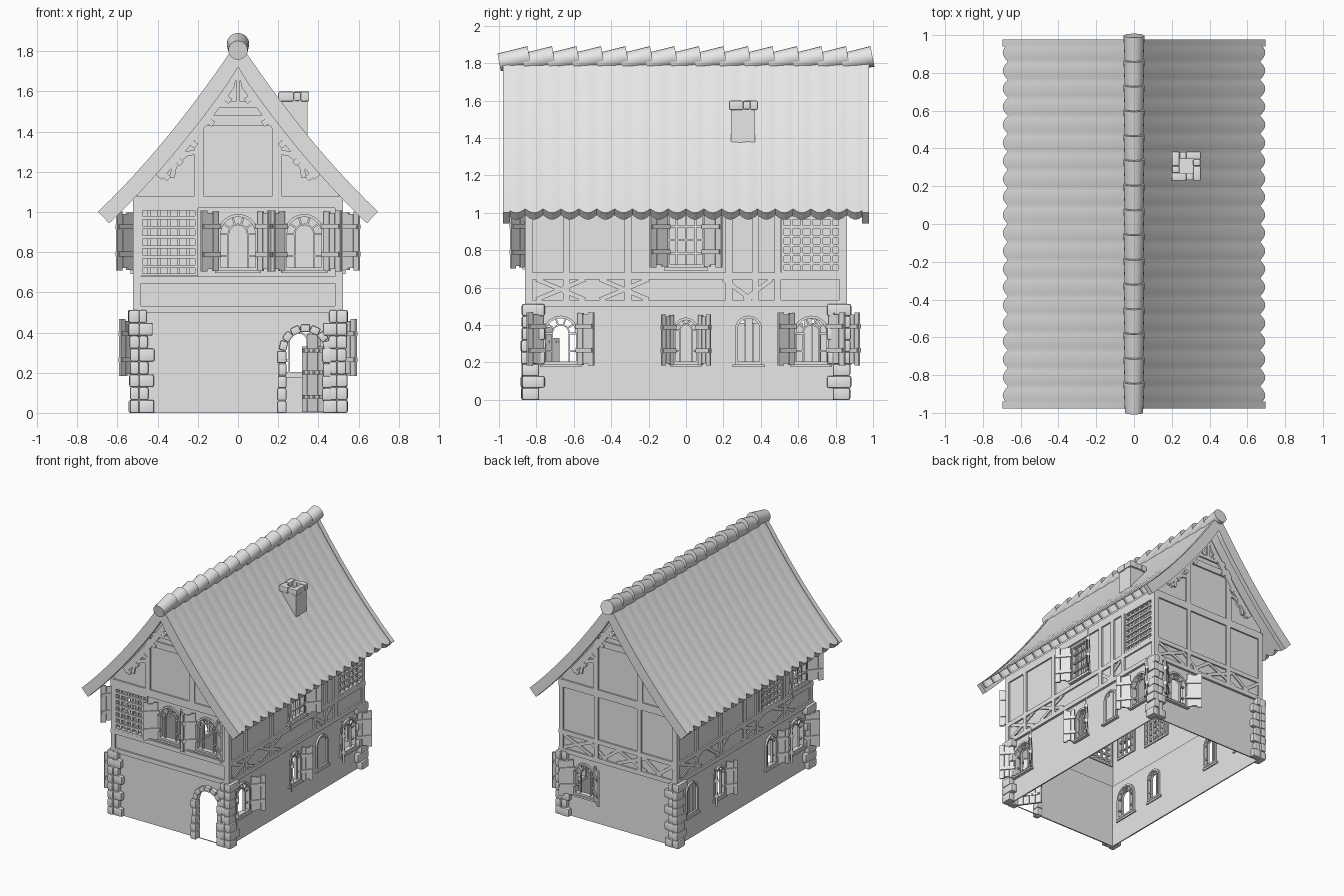
import bpy, bmesh, math, random
from mathutils import Matrix, Vector

if "Cube" in bpy.data.objects:
    bpy.data.objects.remove(bpy.data.objects["Cube"])
random.seed(4)
T, R = Matrix.Translation, Matrix.Rotation
parts = {}
mat = bpy.data.materials.new("light grey")
mat.diffuse_color = (0.8, 0.8, 0.8, 1)
mat.use_nodes = True
mat.node_tree.nodes["Principled BSDF"].inputs["Base Color"].default_value = mat.diffuse_color

def bm_of(part):
    if part not in parts:
        parts[part] = bmesh.new()
    return parts[part]

def side(k, d):
    # wall frame: local x along the wall, y up, z outward
    return R(k * math.pi / 2, 4, 'Z') @ T((0, -d, 0)) @ R(math.pi / 2, 4, 'X')

def box(part, M, a, b, bevel=0):
    a, b = Vector(a), Vector(b)
    bm = bm_of(part)
    S = Matrix.Diagonal((*(b - a), 1))
    v = bmesh.ops.create_cube(bm, size=1, matrix=M @ T((a + b) / 2) @ S)['verts']
    if bevel:
        e = list({e for x in v for e in x.link_edges})
        bmesh.ops.bevel(bm, geom=e, offset=bevel, segments=2, profile=0.6, affect='EDGES')

def beam(part, M, p, q, w, n0=-0.005, n1=0.012):
    d = Vector(q) - Vector(p)
    L = M @ T((p[0], p[1], 0)) @ R(math.atan2(d.y, d.x), 4, 'Z')
    box(part, L, (0, -w / 2, n0), (d.length, w / 2, n1))

def ring(part, M, A, B, n0, n1, closed=True):
    # band between two matching outlines
    bm = bm_of(part)
    V = [[bm.verts.new(M @ Vector((p[0], p[1], n))) for p in P]
         for P, n in ((A, n0), (A, n1), (B, n1), (B, n0))]
    N = len(A)
    for i in range(N if closed else N - 1):
        j = (i + 1) % N
        for k in range(4):
            l = (k + 1) % 4
            bm.faces.new((V[k][i], V[k][j], V[l][j], V[l][i]))
    if not closed:
        for i in (0, -1):
            bm.faces.new([V[k][i] for k in range(4)])

def arch(u, v, w, h, n=10):
    r, c = w / 2, v + h - w / 2
    return [(u - r, v), (u + r, v)] + [(u + r * math.cos(math.pi * i / n), c + r * math.sin(math.pi * i / n)) for i in range(n + 1)]

def rect(a, b, c, d):
    return [(a, c), (b, c), (b, d), (a, d)]

def wall(part, M, outline, holes):
    cu = bpy.data.curves.new("c", 'CURVE')
    cu.dimensions, cu.fill_mode, cu.extrude = '2D', 'BOTH', 0.005
    for P in [outline] + holes:
        s = cu.splines.new('POLY')
        s.points.add(len(P) - 1)
        for sp, p in zip(s.points, P):
            sp.co = (p[0], p[1], 0, 1)
        s.use_cyclic_u = True
    o = bpy.data.objects.new("c", cu)
    bpy.context.collection.objects.link(o)
    me = bpy.data.meshes.new_from_object(o.evaluated_get(bpy.context.evaluated_depsgraph_get()))
    me.transform(M @ T((0, 0, -0.005)))
    bm_of(part).from_mesh(me)
    bmesh.ops.remove_doubles(bm_of(part), verts=bm_of(part).verts[:], dist=1e-5)
    bpy.data.objects.remove(o)

def shutter(M, u, v, h, s, w, a=40):
    L = M @ T((u, v, 0.012)) @ R(-math.radians(a) * s, 4, 'Y') @ Matrix.Diagonal((s, 1, 1, 1))
    for i in range(3):
        e = (0.008, 0, 0.012)[i]
        box("shutters", L, (i * w / 3 + 0.001, -e, 0), ((i + 1) * w / 3 - 0.001, h + e, 0.012))
    for f in (0.22, 0.72):
        box("shutters", L, (-0.008, h * f, -0.006), (w * 0.95, h * f + 0.024, 0.02))

def arch_window(M, u, v, w, h, shut=(-1, 1), louver=False):
    ring("window_frames", M, arch(u, v, w, h), arch(u, v + 0.014, w - 0.028, h - 0.028), -0.025, 0.014)
    box("window_frames", M, (u - w / 2 - 0.015, v - 0.014, -0.02), (u + w / 2 + 0.015, v, 0.025))
    if louver:
        for i in (-1, 0, 1):
            box("window_boards", M, (u + i * w * .3 - w * .14, v, -0.015), (u + i * w * .3 + w * .14, v + h - (0.04 if i else 0.01), 0.0))
    else:
        # inner arch and radiating glazing bars
        wi, c = w * 0.52, v + h - w / 2
        ring("window_bars", M, arch(u, v, wi, c - v + wi / 2), arch(u, v, wi - 0.016, c - v + wi / 2 - 0.008), -0.018, 0.0)
        for a in (0, 36, 72, 108, 144, 180):
            d = Vector((math.cos(math.radians(a)), math.sin(math.radians(a))))
            p = Vector((u, c))
            beam("window_bars", M, p + d * wi / 2, p + d * (w / 2 - 0.005), 0.009, -0.018, 0)
        for s in (-1, 1):
            beam("window_bars", M, (u + s * wi / 2, v + 0.07), (u + s * w / 2, v + 0.07), 0.009, -0.018, 0)
    for s in shut:
        shutter(M, u + s * (w / 2 + 0.003), v + 0.005, h, s, 0.11 if w > 0.16 else 0.085)
    return arch(u, v + 0.007, w - 0.014, h - 0.014)

def lattice(M, a, b, c, d, nu, nv, bw=0.016):
    ring("window_frames", M, rect(a, b, c, d), rect(a + .014, b - .014, c + .014, d - .014), -0.02, 0.012)
    for i in range(1, nu):
        beam("lattice_bars", M, (a + (b - a) * i / nu, c), (a + (b - a) * i / nu, d), bw, -0.016, 0.0)
    for i in range(1, nv):
        beam("lattice_bars", M, (a, c + (d - c) * i / nv), (b, c + (d - c) * i / nv), bw, -0.008, 0.008)
    return rect(a + .007, b - .007, c + .007, d - .007)

def square_window(M, u):
    for s in (-1, 1):
        shutter(M, u + s * 0.103, 0.72, 0.27, s, 0.12)
    box("window_frames", M, (u - 0.115, 0.69, -0.01), (u + 0.115, 0.71, 0.025))
    return lattice(M, u - 0.1, u + 0.1, 0.71, 1.0, 4, 4, 0.011)

def prof(t, d=0):
    # roof slope curve, moved inward by d
    a, b, c = Vector((0, 1.85)), Vector((0.3425, 1.335)), Vector((0.695, 1.0))
    g = ((b - a) * (1 - t) + (c - b) * t).normalized()
    p = a * (1 - t) ** 2 + b * 2 * t * (1 - t) + c * t * t + Vector((g.y, -g.x)) * d
    return Vector((max(p.x, 0), p.y))

# ground floor walls, windows and door opening
G = [side(k, 0.84 if k % 2 == 0 else 0.50) for k in range(4)]
U = [side(k, 0.85 if k % 2 == 0 else 0.51) for k in range(4)]
wall("ground_walls", G[0], rect(-.5, .5, 0, .51), [arch(0.335, 0.002, 0.19, 0.405)])
wall("ground_walls", G[1], rect(-.84, .84, 0, .51), [
    arch_window(G[1], -.67, .19, .19, .26), arch_window(G[1], 0, .19, .135, .25),
    arch_window(G[1], .335, .19, .145, .26, (), True), arch_window(G[1], .67, .19, .19, .26)])
wall("ground_walls", G[2], rect(-.5, .5, 0, .51), [arch_window(G[2], -.3, .19, .19, .26)])
wall("ground_walls", G[3], rect(-.84, .84, 0, .51), [
    arch_window(G[3], -.65, .19, .145, .26, (), True), arch_window(G[3], -.3, .19, .135, .25),
    arch_window(G[3], .35, .19, .135, .25, (1,)), arch_window(G[3], .67, .19, .19, .26)])

# upper walls with gables
half = [prof(t, 0.03) for t in (0.72, 0.6, 0.45, 0.3, 0.15)]
half = [(min(p.x, .505), p.y) for p in half]
gable = [(-.51, .5), (.51, .5), (.51, half[0][1])] + half + [(0, 1.79)] + [(-x, z) for x, z in half[::-1]] + [(-.51, half[0][1])]
wall("upper_walls", U[0], gable, [lattice(U[0], -.49, -.2, .68, 1.02, 6, 7),
     arch_window(U[0], 0, .71, .2, .28), arch_window(U[0], .33, .71, .2, .28)])
wall("upper_walls", U[1], rect(-.85, .85, .5, 1.14), [square_window(U[1], 0), lattice(U[1], .51, .83, .68, 1.02, 6, 7)])
wall("upper_walls", U[2], gable, [])
wall("upper_walls", U[3], rect(-.85, .85, .5, 1.14), [lattice(U[3], .2, .47, .68, 1.02, 6, 7), square_window(U[3], .68)])

# timber frame: rails, posts and crossed braces
posts = [(-.5, .5), (-.84, -.64, -.31, .23, .37, .49, .84), (-.5, -.19, .19, .5), (-.84, -.6, -.3, 0, .16, .5, .84)]
braces = [(), ((-.67, 1), (-.33, 1), (.33, 0)), ((-.36, 1), (-.12, 0), (.12, 1), (.36, 0)), ((-.67, 1), (-.33, 0), (.1, 1), (.5, 1))]
for k in range(4):
    M, w = U[k], (.52, .86)[k % 2]
    for z, t in ((.515, .035), (.662, .035), (1.05, .06)):
        beam("timber_rails", M, (-w, z), (w, z), t)
    for x in posts[k]:
        beam("timber_posts", M, (x, .5), (x, 1.04), .036)
    for u, cross in braces[k]:
        for s in (-1, 1):
            e = u - s * (.13 if cross else .02)
            beam("timber_braces", M, (e, .535), (u + s * .13, .645), .024, -.004, .009)

# gable timbers on front and back
for M in (U[0], U[2]):
    for s in (-1, 1):
        F = M @ Matrix.Diagonal((s, 1, 1, 1))
        ts = [.08 + i * .085 for i in range(8)]
        ring("gable_timbers", F, [prof(t, .07) for t in ts], [prof(t, .115) for t in ts], -.004, .014, False)
        for t in (.22, .34, .46, .56, .65):
            beam("gable_pegs", F, prof(t, .11), prof(t, .14), .03, -.004, .02)
        beam("gable_timbers", F, (.195, 1.08), (.195, 1.5), .045)
        beam("gable_timbers", F, (.08, 1.54), (.005, 1.69), .022)
        A = [math.radians(a) for a in (0, 22, 45, 68, 90)]
        ring("gable_braces", F, [(.215 + .125 * math.sin(a), 1.17 + .14 * math.cos(a)) for a in A],
             [(.215 + .10 * math.sin(a), 1.17 + .115 * math.cos(a)) for a in A], -.004, .012, False)
    for z, w, t in ((1.455, .22, .05), (1.535, .16, .03)):
        beam("gable_timbers", M, (-w, z), (w, z), t)
    beam("gable_timbers", M, (0, 1.53), (0, 1.74), .022)

# roof slopes with scalloped eaves, and bargeboards
bm = bm_of("roof")
NT, NY = 12, 160
for s in (-1, 1):
    g = []
    for d in (0, 0.05):
        g.append([[None] * (NY + 1) for _ in range(NT + 1)])
        for i in range(NT + 1):
            for j in range(NY + 1):
                wv = abs(math.sin(j / NY * 20 * math.pi))
                t = i / NT * (1 - (0.035 * (1 - wv) if i == NT else 0))
                p = prof(t, d + (0.003 * (1 - wv) if d == 0 else 0))
                g[-1][i][j] = bm.verts.new((s * p.x, -.955 + 1.91 * j / NY, p.y))
    a, b = g
    for i in range(NT):
        for j in range(NY):
            for q in (a, b):
                bm.faces.new((q[i][j], q[i + 1][j], q[i + 1][j + 1], q[i][j + 1]))
        for j in (0, NY):
            bm.faces.new((a[i][j], a[i + 1][j], b[i + 1][j], b[i][j]))
    for i in (0, NT):
        for j in range(NY):
            bm.faces.new((a[i][j], a[i][j + 1], b[i][j + 1], b[i][j]))
    ts = [i / NT for i in range(NT + 1)]
    for k in (0, 2):
        F = side(k, 0.94) @ Matrix.Diagonal((s, 1, 1, 1))
        ring("bargeboards", F, [prof(t, -.002) for t in ts], [prof(t, .078) for t in ts], 0, .038, False)

# overlapping ridge tiles
for i in range(15):
    M = T((0, -.918 + i * .131, 1.82)) @ R(math.radians(-79), 4, 'X')
    bmesh.ops.create_cone(bm_of("ridge_tiles"), cap_ends=True, segments=20, radius1=.048, radius2=.056, depth=.165, matrix=M)

# chimney with stone cap
I = Matrix.Identity(4)
box("chimney", I, (.22, .24, 1.3), (.345, .37, 1.56))
for k in range(4):
    M = T((.277, .307, 1.575)) @ R(k * math.pi / 2, 4, 'Z')
    box("chimney_stones", M, (-.077, -.077, -.025), (.0, -.036, .024), .007)
    box("chimney_stones", M, (.0, -.075, -.022), (.036, -.036, .021), .007)

# corner stones
for sx in (-1, 1):
    for sy in (-1, 1):
        z = 0
        for i in range(8):
            h, r = 0.064, random.uniform(-.006, .006)
            lx, ly = (.055, .09) if i % 2 else (.085, .06)
            M = T((sx * .505, sy * .845, z)) @ Matrix.Diagonal((sx, sy, 1, 1)) @ R(r * 6, 4, 'Z')
            box("corner_stones", M, (-lx + r, -.012, 0), (-.012, .03 + r, h), .011)
            box("corner_stones", M, (-.014, -ly, 0), (.036 + r, .034 - r, h), .011)
            z += h

# door surround stones and half open door
for s in (-1, 1):
    for i in range(5):
        r = random.uniform(0, .012)
        box("door_stones", G[0], (.335 + s * .112 - .018 - r, i * .062, -.02), (.335 + s * .112 + .018, i * .062 + .06, .03 + r), .008)
for i in range(7):
    a = math.radians(13 + i * 25.7)
    M = G[0] @ T((.335, .31, 0)) @ R(a, 4, 'Z')
    box("door_stones", M, (.092, -.023, -.02), (.13, .023, .03), .008)
D = G[0] @ T((.43, 0, -.01)) @ R(math.radians(-55), 4, 'Y') @ Matrix.Diagonal((-1, 1, 1, 1))
for i in range(4):
    box("door", D, (i * .046 + .001, .005, -.008), (i * .046 + .045, (.33, .39, .39, .33)[i], .008))
for z in (.07, .19, .3):
    box("door_straps", D, (0, z, -.013), (.17, z + .02, .013))
    for i in range(4):
        box("door_studs", D, (i * .046 + .018, z + .004, -.018), (i * .046 + .03, z + .016, .018))

# turn the gathered parts into objects
for name, bm in parts.items():
    bmesh.ops.recalc_face_normals(bm, faces=bm.faces[:])
    me = bpy.data.meshes.new(name)
    bm.to_mesh(me)
    me.materials.append(mat)
    o = bpy.data.objects.new(name, me)
    bpy.context.collection.objects.link(o)
    if name in ("roof", "ridge_tiles", "corner_stones", "door_stones", "chimney_stones", "bargeboards"):
        bpy.context.view_layer.objects.active = o
        bpy.ops.object.select_all(action='DESELECT')
        o.select_set(True)
        bpy.ops.object.shade_smooth_by_angle(angle=math.radians(40))
